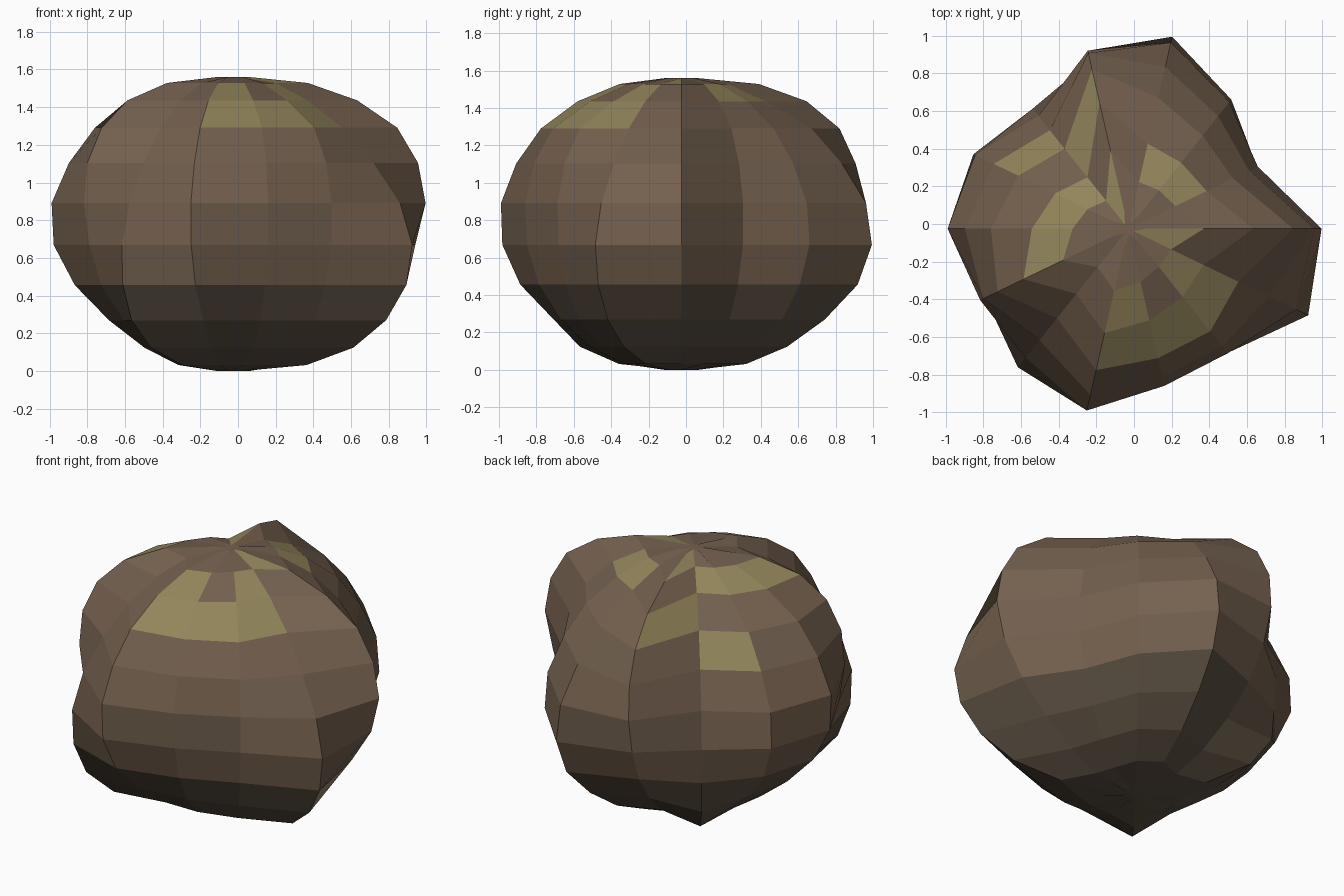
import bpy, bmesh, math

if "Cube" in bpy.data.objects:
    bpy.data.objects.remove(bpy.data.objects["Cube"])

SIDES, RINGS, HEIGHT = 14, 11, 1.56
CX, CY = -0.03, -0.025

# Radius of each column of the boulder at a few heights
LOW = [.75, .72, .84, .92, .76, 1.06, .76, .74, .76, 1.10, .80, .80, .87, 1.13]
BELLY = [.90, .75, .87, 1.04, .87, .86, .88, .90, .83, 1.0, .95, .84, .85, 1.10]
MID = [1.02, .77, .89, 1.06, .95, .80, .94, .985, .86, .92, 1.01, .86, .85, 1.05]
HIGH = [1.08, .76, .78, .88, 1.07, .67, .80, .90, .95, .75, .95, .87, .86, .80]
CROWN = [1.05, .73, .71, .73, 1.09, .55, .68, .81, .98, .70, .90, .79, .73, .70]
TIP = [c + 0.5 * (c - h) for c, h in zip(CROWN, HIGH)]
KEYS = [(0.13, LOW), (0.46, BELLY), (0.78, MID), (1.29, HIGH), (1.44, CROWN), (1.53, TIP)]

# Mossy facets, as (column, band)
MOSS = {(10, 8), (11, 8), (12, 8), (10, 9), (12, 9), (7, 9), (6, 9), (5, 7),
        (5, 9), (4, 8), (4, 10), (2, 9), (1, 9), (13, 10)}


def material(name, color):
    m = bpy.data.materials.new(name)
    m.diffuse_color = (*color, 1)
    m.use_nodes = True
    m.node_tree.nodes["Principled BSDF"].inputs["Base Color"].default_value = m.diffuse_color
    return m


def column_radius(k, z):
    z = max(KEYS[0][0], min(KEYS[-1][0], z))
    for (z0, a), (z1, b) in zip(KEYS, KEYS[1:]):
        if z <= z1:
            return a[k] + (b[k] - a[k]) * (z - z0) / (z1 - z0)


bm = bmesh.new()
rings = []
for i in range(RINGS + 1):
    a = math.pi * i / RINGS
    z = HEIGHT / 2 * (1 - math.cos(a))
    ring = []
    for k in range(SIDES):
        r = column_radius(k, z) * math.sin(a) ** 0.75 if 0 < i < RINGS else (0.09, 0.03)[k % 2]
        b = math.tau * k / SIDES
        ring.append(bm.verts.new((CX + r * math.cos(b), CY + r * math.sin(b), z)))
    rings.append(ring)

# Faceted sides: dark underside, brown body, moss on some upper facets
for i in range(RINGS):
    for k in range(SIDES):
        n = (k + 1) % SIDES
        f = bm.faces.new((rings[i][k], rings[i][n], rings[i + 1][n], rings[i + 1][k]))
        dull = (k * 5 + i * 3) % 7 < 3
        f.material_index = 2 if (k, i) in MOSS else 3 if i < 4 else int(dull)

# Star shaped caps
for ring, z, flip in ((rings[0], 0, True), (rings[-1], HEIGHT, False)):
    c = bm.verts.new((CX, CY, z))
    for k in range(SIDES):
        tri = [c, ring[k], ring[(k + 1) % SIDES]]
        f = bm.faces.new(tri[::-1] if flip else tri)
        f.material_index = 3 if flip else 0

mesh = bpy.data.meshes.new("boulder")
bm.to_mesh(mesh)
bm.free()
mesh.materials.append(material("stone_warm", (0.18, 0.12, 0.078)))
mesh.materials.append(material("stone_dull", (0.165, 0.114, 0.075)))
mesh.materials.append(material("moss", (0.29, 0.235, 0.105)))
mesh.materials.append(material("stone_dark", (0.105, 0.078, 0.053)))
boulder = bpy.data.objects.new("boulder", mesh)
bpy.context.collection.objects.link(boulder)
